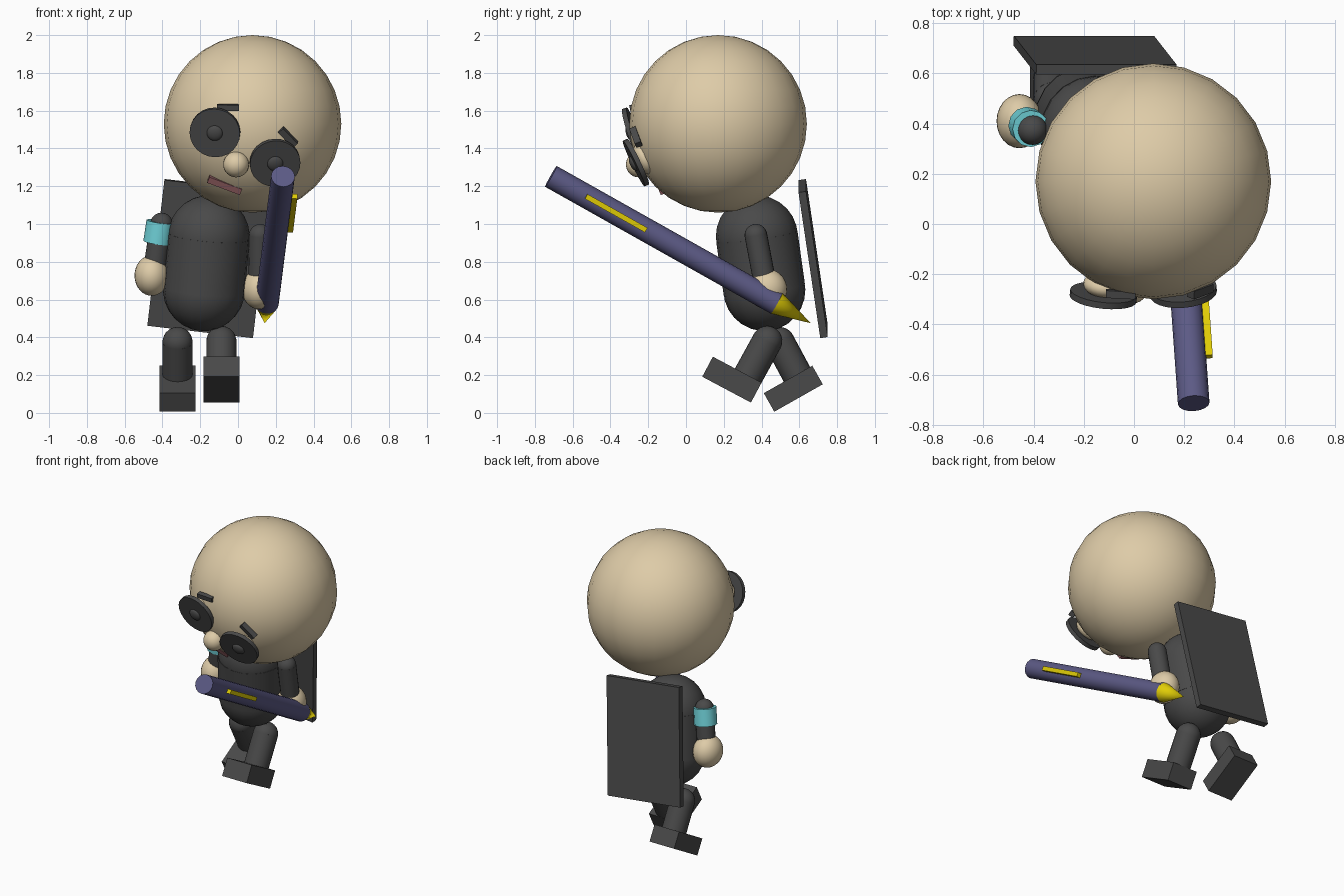
import bpy, math
from mathutils import Vector, Matrix

if "Cube" in bpy.data.objects:
    bpy.data.objects.remove(bpy.data.objects["Cube"])


def material(name, r, g, b):
    m = bpy.data.materials.new(name)
    m.diffuse_color = (r, g, b, 1)
    m.use_nodes = True
    m.node_tree.nodes["Principled BSDF"].inputs["Base Color"].default_value = m.diffuse_color
    return m


SKIN = material("skin", 0.73, 0.60, 0.39)
DARK = material("charcoal", 0.067, 0.067, 0.067)
PEN = material("slate_purple", 0.107, 0.102, 0.235)
GOLD = material("yellow", 0.75, 0.61, 0.002)
CYAN = material("cyan", 0.17, 0.68, 0.73)
ROSE = material("rose", 0.28, 0.11, 0.12)


def frame(z_dir, x_hint):
    """Rotation whose z follows z_dir and whose x stays close to x_hint."""
    z = Vector(z_dir).normalized()
    x = Vector(x_hint)
    x = (x - z * x.dot(z)).normalized()
    return Matrix((x, z.cross(x), z)).transposed().to_4x4()


def finish(name, mat, loc, rot, scale=(1, 1, 1), smooth=True):
    ob = bpy.context.object
    ob.name = ob.data.name = name
    ob.matrix_world = Matrix.Translation(loc) @ rot @ Matrix.Diagonal((*scale, 1))
    ob.data.materials.append(mat)
    if smooth:
        bpy.ops.object.shade_smooth_by_angle(angle=math.radians(40))
    return ob


def ball(name, mat, loc, radii, rot=Matrix.Identity(4), seg=24):
    bpy.ops.mesh.primitive_uv_sphere_add(segments=seg, ring_count=seg * 2 // 3, radius=1)
    return finish(name, mat, loc, rot, radii)


def box(name, mat, loc, size, rot=Matrix.Identity(4)):
    bpy.ops.mesh.primitive_cube_add(size=1)
    return finish(name, mat, loc, rot, size, smooth=False)


def rod(name, mat, a, b, r1, r2=None, seg=20):
    """Cylinder or cone running from a to b."""
    a, b = Vector(a), Vector(b)
    bpy.ops.mesh.primitive_cone_add(vertices=seg, radius1=r1,
                                    radius2=r1 if r2 is None else r2,
                                    depth=(b - a).length)
    return finish(name, mat, (a + b) / 2, frame(b - a, (1, 0.01, 0.02)))


def capsule(name, mat, a, b, r):
    rod(name, mat, a, b, r)
    for end, p in (("upper", a), ("lower", b)):
        ball(f"{name}_{end}_cap", mat, p, (r, r, r), frame(Vector(a) - Vector(b), (1, 0, 0)), 20)


# Head
ball("head", SKIN, (0.077, 0.17, 1.53), (0.47, 0.47, 0.47))

# Face: the head is rolled, so features follow a slanted axis
ACROSS = (0.32, 0.02, -0.16)
FORWARD = Vector((-0.05, -0.92, -0.38)).normalized()
for side, pos, normal in (("left", (-0.122, -0.285, 1.485), (-0.1, -0.94, -0.3)),
                          ("right", (0.196, -0.265, 1.325), (0.08, -0.9, -0.43))):
    n = Vector(normal).normalized()
    c = Vector(pos)
    rot = frame(n, ACROSS)
    ball(f"{side}_eye", SKIN, c - n * 0.045, (0.085, 0.085, 0.05), rot)
    rod(f"{side}_lens", DARK, c - n * 0.013, c + n * 0.013, 0.134, seg=24)
    ball(f"{side}_pupil", DARK, c + n * 0.013, (0.042, 0.042, 0.02), rot)
ball("nose", SKIN, (-0.01, -0.25, 1.315), (0.068, 0.068, 0.068))
box("left_brow", DARK, (-0.053, -0.28, 1.617), (0.117, 0.032, 0.03),
    frame((-0.05, -0.95, -0.2), (1, 0, 0)))
box("right_brow", DARK, (0.265, -0.265, 1.46), (0.115, 0.036, 0.035),
    frame(FORWARD, (0.09, 0.02, -0.10)))
box("mouth", ROSE, (-0.07, -0.132, 1.207), (0.185, 0.035, 0.035),
    frame(FORWARD, (0.17, -0.02, -0.08)))

# Body
capsule("torso", DARK, (-0.155, 0.375, 0.935), (-0.18, 0.415, 0.65), 0.217)

# Back panel
box("back_panel", DARK, (-0.155, 0.673, 0.817), (0.563, 0.04, 0.785),
    frame((0.09, -0.115, 0.77), (0.56, 0, -0.065)))

# Arms, cuff and hands
capsule("left_arm", DARK, (-0.405, 0.375, 1.0), (-0.437, 0.40, 0.79), 0.06)
rod("cuff", CYAN, (-0.411, 0.38, 1.012), (-0.428, 0.394, 0.9), 0.074, seg=12)
ball("left_hand", SKIN, (-0.457, 0.41, 0.727), (0.091, 0.108, 0.107))
capsule("right_arm", DARK, (0.118, 0.37, 0.94), (0.115, 0.41, 0.73), 0.06)
ball("right_hand", SKIN, (0.112, 0.43, 0.655), (0.092, 0.105, 0.106))

# Legs and feet, mid-stride
capsule("left_leg", DARK, (-0.32, 0.495, 0.375), (-0.32, 0.60, 0.18), 0.08)
capsule("right_leg", DARK, (-0.088, 0.43, 0.38), (-0.088, 0.32, 0.18), 0.08)
box("left_foot", DARK, (-0.32, 0.568, 0.128), (0.19, 0.295, 0.113),
    Matrix.Rotation(math.radians(29.5), 4, "X"))
box("right_foot", DARK, (-0.088, 0.243, 0.176), (0.19, 0.292, 0.12),
    Matrix.Rotation(math.radians(-28), 4, "X"))

# Giant pen
top, neck, tip = Vector((0.238, -0.715, 1.252)), Vector((0.153, 0.48, 0.58)), Vector((0.141, 0.66, 0.475))
rod("pen_barrel", PEN, top, neck, 0.063, seg=16)
rod("pen_tip", GOLD, neck, tip, 0.063, 0.0, seg=16)
box("pen_clip", GOLD, (0.285, -0.37, 1.057), (0.035, 0.028, 0.365),
    frame(top - neck, (1, 0, 0)))
